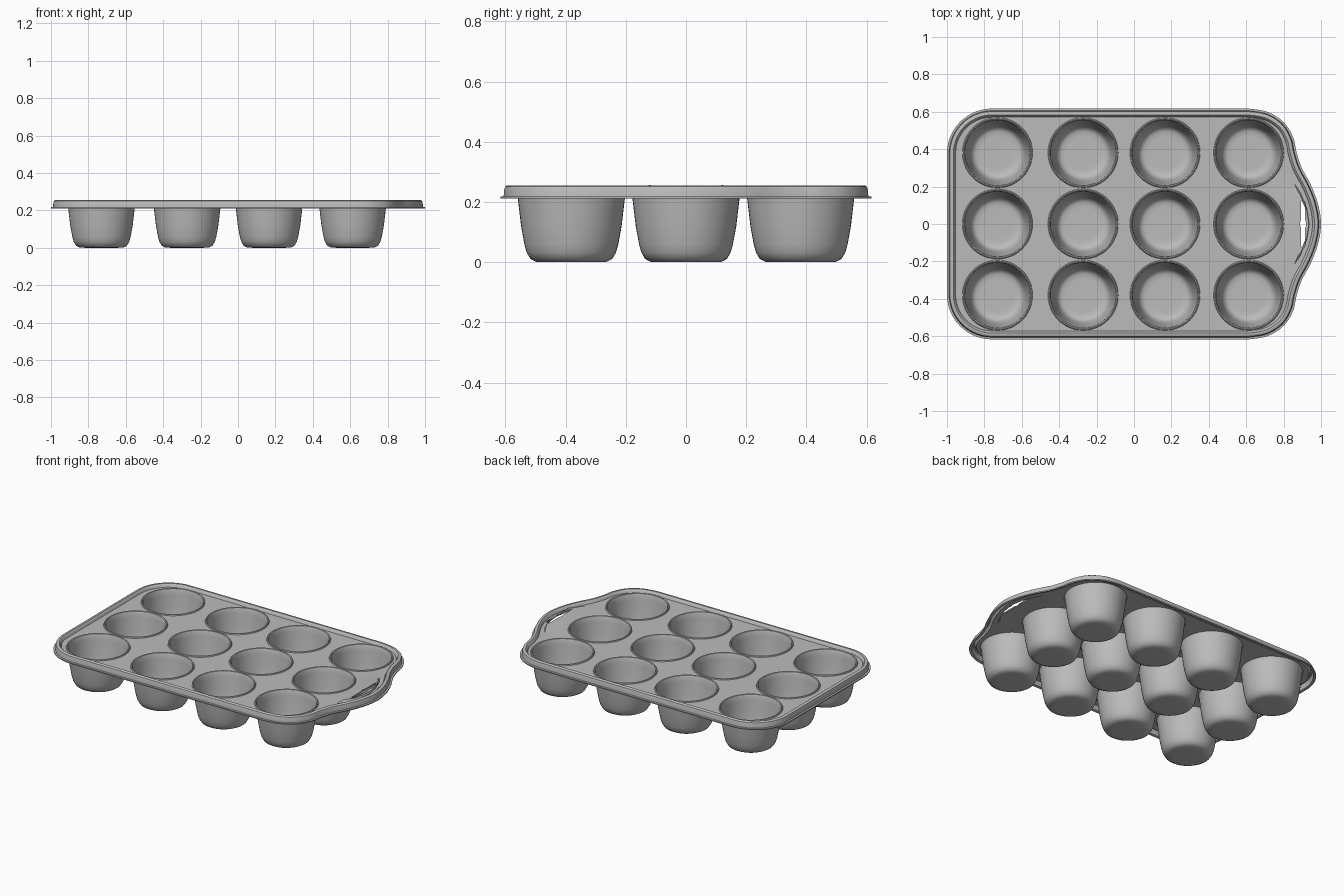
import bpy, bmesh, math
from mathutils import Vector

cube = bpy.data.objects.get("Cube")
if cube:
    bpy.data.objects.remove(cube, do_unlink=True)

PLATE_Z = 0.236      # level of the flat sheet
THICK = 0.007        # sheet metal thickness
SEG = 48             # segments around each cup

steel = bpy.data.materials.new("grey_metal")
steel.use_nodes = True
GREY = (0.5, 0.5, 0.5, 1.0)
steel.diffuse_color = GREY
steel.node_tree.nodes["Principled BSDF"].inputs["Base Color"].default_value = GREY


def catmull(pts, steps):
    """Smooth curve through pts[1] .. pts[-2]."""
    out = []
    for a, b, c, d in zip(pts, pts[1:], pts[2:], pts[3:]):
        for i in range(steps):
            t = i / steps
            out.append(0.5 * (2 * b + (c - a) * t + (2 * a - 5 * b + 4 * c - d) * t * t
                              + (3 * b - a - 3 * c + d) * t ** 3))
    return out + [pts[-2]]


def mirrored(half):
    """Close a half outline, running from y = 0 to y = 0, across the x axis."""
    return half + [Vector((p.x, -p.y)) for p in reversed(half[1:-1])]


def inset(pts, dist):
    """Move a clockwise outline inwards."""
    out = []
    for i, p in enumerate(pts):
        d = (p - pts[i - 1]).normalized() + (pts[(i + 1) % len(pts)] - p).normalized()
        d.normalize()
        out.append(p + Vector((d.y, -d.x)) * dist)
    return out


bm = bmesh.new()


def loop(pts, z):
    return [bm.verts.new((p[0], p[1], z)) for p in pts]


def loop_edges(verts):
    pairs = zip(verts, verts[1:] + verts[:1])
    return [bm.edges.get(p) or bm.edges.new(p) for p in pairs]


def bridge(a, b):
    n = len(a)
    for i in range(n):
        j = (i + 1) % n
        bm.faces.new((a[i], a[j], b[j], b[i]))


def skin(loops):
    for a, b in zip(loops, loops[1:]):
        bridge(a, b)


def fill(loops):
    edges = [e for l in loops for e in loop_edges(l)]
    bmesh.ops.triangle_fill(bm, edges=edges, use_beauty=True, normal=(0, 0, 1))


# Tray outline: rounded left corners, bowed handle on the right
corner = [Vector((-0.76 - 0.24 * math.cos(a), 0.377 + 0.24 * math.sin(a)))
          for a in [i * math.pi / 28 for i in range(15)]]
handle = [Vector(p) for p in [
    (0.50, 0.617), (0.61, 0.617), (0.72, 0.597), (0.805, 0.54), (0.852, 0.46),
    (0.870, 0.38), (0.897, 0.30), (0.945, 0.21), (0.983, 0.11), (1.0, 0.0), (0.983, -0.11)]]
outline = mirrored([Vector((-1.0, 0.0))] + corner + catmull(handle, 5))

# Rim: flat outer lip, raised bead, step down to the sheet
RIM = [(0.0, 0.218), (0.011, 0.219), (0.013, 0.242), (0.016, 0.251), (0.022, 0.255),
       (0.034, 0.255), (0.040, 0.250), (0.043, 0.242), (0.046, PLATE_Z)]
rim = [loop(inset(outline, d), z) for d, z in RIM]
skin(rim)

# Cups: beaded mouth, tapered wall, rounded bottom corner
CUP = [(0.188, PLATE_Z), (0.186, 0.242), (0.182, 0.244), (0.177, 0.241), (0.173, 0.230),
       (0.170, 0.205), (0.160, 0.120), (0.149, 0.060), (0.142, 0.035), (0.131, 0.016),
       (0.115, THICK + 0.001), (0.090, THICK)]
cup_mouths = []
for cx in (-0.73, -0.272, 0.166, 0.613):
    for cy in (-0.381, 0.0, 0.381):
        rings = []
        for r, z in CUP:
            ring = [(cx + r * math.cos(2 * math.pi * i / SEG),
                     cy + r * math.sin(2 * math.pi * i / SEG)) for i in range(SEG)]
            rings.append(loop(ring, z))
        skin(rings)
        bm.faces.new(rings[-1])
        cup_mouths.append(rings[0])

# Handle: raised ledge with a long hanging slot
base = mirrored([Vector(p) for p in [
    (0.828, 0), (0.828, 0.165), (0.858, 0.215), (0.888, 0.172), (0.924, 0.085), (0.938, 0)]])
top = mirrored([Vector(p) for p in [
    (0.868, 0), (0.868, 0.150), (0.876, 0.172), (0.886, 0.160), (0.922, 0.081), (0.935, 0)]])
slot = mirrored([Vector(p) for p in [
    (0.887, 0), (0.889, 0.012), (0.893, 0.022), (0.893, 0.119), (0.897, 0.124),
    (0.911, 0.124), (0.915, 0.119), (0.915, 0.022), (0.919, 0.012), (0.921, 0)]])
ledge_base, ledge_top, slot_loop = loop(base, PLATE_Z), loop(top, 0.249), loop(slot, 0.249)
bridge(ledge_base, ledge_top)
fill([ledge_top, slot_loop])

# Flat sheet between the rim, the cups and the handle ledge
fill([rim[-1], ledge_base] + cup_mouths)

# Face the upper skin upwards so that the thickness grows downwards
bmesh.ops.recalc_face_normals(bm, faces=bm.faces)
bm.normal_update()
if sum(f.normal.z * f.calc_area() for f in bm.faces) < 0:
    bmesh.ops.reverse_faces(bm, faces=bm.faces)

mesh = bpy.data.meshes.new("muffin_tray")
bm.to_mesh(mesh)
bm.free()
mesh.materials.append(steel)
tray = bpy.data.objects.new("muffin_tray", mesh)
bpy.context.collection.objects.link(tray)

# Sheet metal thickness
solid = tray.modifiers.new("thickness", 'SOLIDIFY')
solid.thickness = THICK
solid.offset = -1

bpy.ops.object.select_all(action='DESELECT')
tray.select_set(True)
bpy.context.view_layer.objects.active = tray
bpy.ops.object.modifier_apply(modifier="thickness")
bpy.ops.object.shade_smooth_by_angle(angle=math.radians(35))
